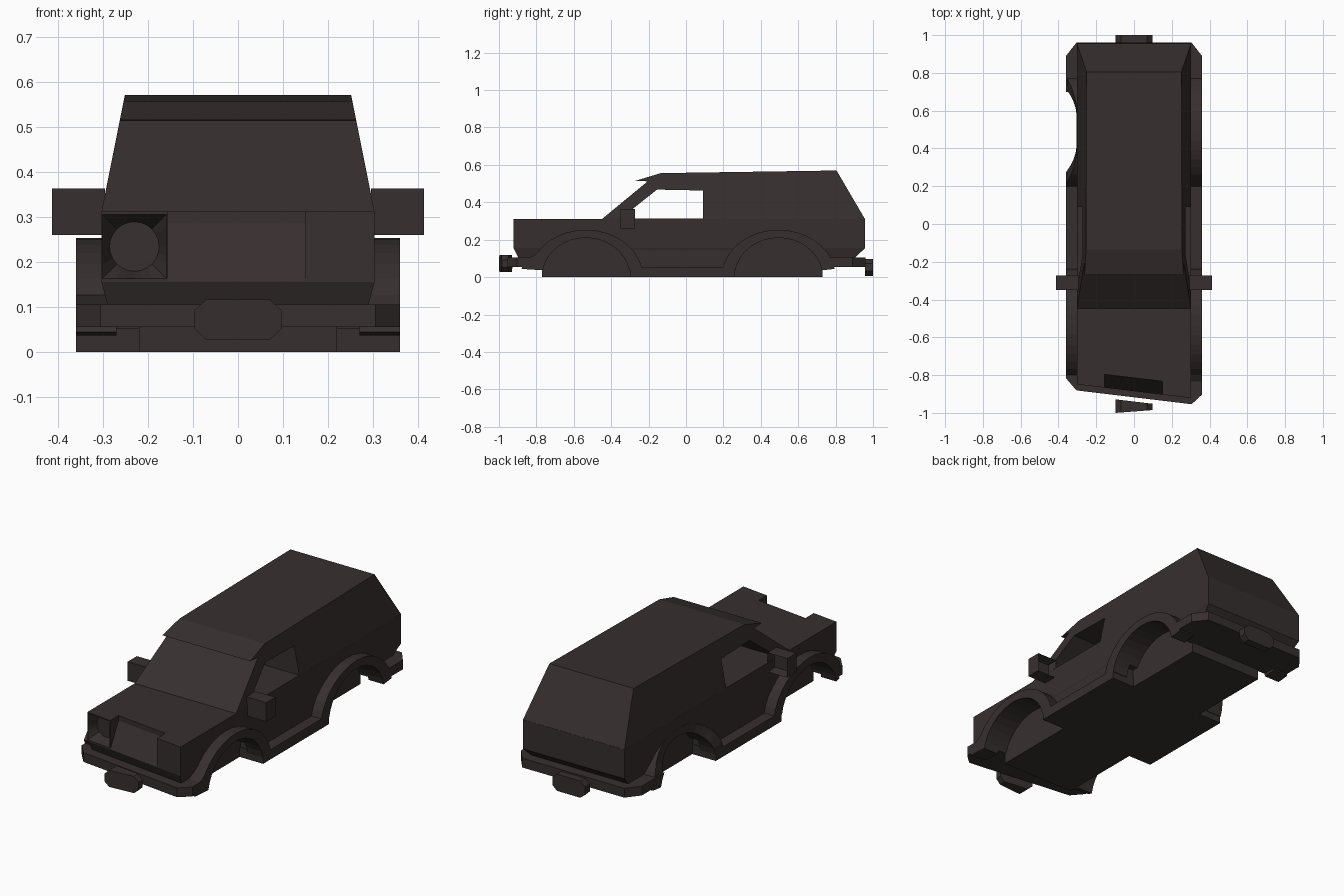
import bpy, bmesh, math
from mathutils import Vector

cube = bpy.data.objects.get("Cube")
if cube:
    bpy.data.objects.remove(cube, do_unlink=True)

paint = bpy.data.materials.new("dark_brown_paint")
paint.use_nodes = True
color = (0.038, 0.028, 0.028, 1)
paint.diffuse_color = color
paint.node_tree.nodes["Principled BSDF"].inputs["Base Color"].default_value = color


def loft(name, rings, closed=False):
    """Skin a list of matching rings; cap the ends unless closed in a loop."""
    bm = bmesh.new()
    vs = [[bm.verts.new(p) for p in ring] for ring in rings]
    n, k = len(rings[0]), len(rings)
    for i in range(k if closed else k - 1):
        a, b = vs[i], vs[(i + 1) % k]
        for j in range(n):
            bm.faces.new((a[j], a[(j + 1) % n], b[(j + 1) % n], b[j]))
    if not closed:
        bm.faces.new(vs[0])
        bm.faces.new(vs[-1])
    # the nose is skewed: its left corner stands further forward
    for v in bm.verts:
        if -0.97 < v.co.y < -0.8:
            v.co.y -= 0.12 * v.co.x
    bmesh.ops.recalc_face_normals(bm, faces=bm.faces)
    mesh = bpy.data.meshes.new(name)
    bm.to_mesh(mesh)
    bm.free()
    mesh.materials.append(paint)
    ob = bpy.data.objects.new(name, mesh)
    bpy.context.collection.objects.link(ob)
    return ob


def extrude_x(name, profile, x0, x1):
    return loft(name, [[(x, y, z) for y, z in profile] for x in (x0, x1)])


def box(name, x0, x1, y0, y1, z0, z1):
    return extrude_x(name, [(y0, z0), (y1, z0), (y1, z1), (y0, z1)], x0, x1)


def cut(ob, cutters):
    """Subtract the cutters and bake the result."""
    for c in cutters:
        m = ob.modifiers.new("cut", "BOOLEAN")
        m.operation, m.solver, m.object = "DIFFERENCE", "EXACT", c
        c.hide_render = True
    dg = bpy.context.evaluated_depsgraph_get()
    ob.data = bpy.data.meshes.new_from_object(ob.evaluated_get(dg))
    ob.modifiers.clear()


def arch(yc, ry, rz, x, n=18, z0=0.0):
    return [Vector((x, yc - ry * math.cos(math.pi * i / n),
                    z0 + rz * math.sin(math.pi * i / n))) for i in range(n + 1)]


WHEELS = {"front": -0.535, "rear": 0.495}

# Wheel well cutters
wells = []
for yc in WHEELS.values():
    for s in (-1, 1):
        ends = []
        for x in (0.22, 0.6):
            ring = arch(yc, 0.235, 0.21, s * x)
            ends.append(ring + [Vector((s * x, yc + 0.235, -0.1)), Vector((s * x, yc - 0.235, -0.1))])
        wells.append(loft("well_cutter", ends))

# Lower body with tapered underside
hull = []
for z, w, front, rear in ((0.1, 0.288, -0.86, 0.9), (0.155, 0.303, -0.885, 0.957), (0.312, 0.303, -0.885, 0.957)):
    hull.append([(-w, front, z), (w, front, z), (w, rear, z), (-w, rear, z)])
lower_body = loft("lower_body", hull)

# Recesses for the grille and the right headlight
grille = extrude_x("grille_cutter", [(-0.815, 0.35), (-0.96, 0.35), (-0.96, 0.157),
                                     (-0.885, 0.157), (-0.815, 0.285)], -0.155, 0.15)
lamp_rings = []
for y, square in ((-0.93, True), (-0.887, True), (-0.83, False)):
    ring = []
    for i in range(24):
        a = math.tau * i / 24
        c, s = math.cos(a), math.sin(a)
        r = 0.072 / max(abs(c), abs(s)) if square else 0.055
        ring.append((-0.23 + r * c, y, 0.234 + r * s))
    lamp_rings.append(ring)
lamp = loft("headlight_cutter", lamp_rings)
cut(lower_body, wells + [grille, lamp])

# Cabin with raked windscreen, visor and sloping tail
side = [(-0.45, 0.31), (-0.205, 0.512), (-0.27, 0.515), (-0.135, 0.556),
        (0.805, 0.57), (0.957, 0.31)]
cabin = loft("cabin", [[(s * (0.303 - 0.2 * (z - 0.31)), y, z) for y, z in side] for s in (-1, 1)])
window = extrude_x("window_cutter", [(-0.35, 0.313), (0.09, 0.313), (0.09, 0.463), (-0.155, 0.468)], -0.5, 0.5)
cut(cabin, [window])

# Floor tub, body centre and sills
box("floor_tub", -0.22, 0.22, -0.77, 0.73, 0, 0.19)
box("sills", -0.36, 0.36, -0.30, 0.26, 0, 0.052)
box("body_centre", -0.3, 0.3, -0.295, 0.255, 0.05, 0.2)

# Bumpers wrapping around both ends with chamfered corners
for name, inner, shoulder, end in (("front", -0.7, -0.86, -0.9175), ("rear", 0.65, 0.89, 0.96)):
    outline = [(-0.36, inner), (-0.36, shoulder), (-0.305, end), (0.305, end), (0.36, shoulder), (0.36, inner)]
    bumper = loft(name + "_bumper", [[(x, y, z) for x, y in outline] for z in (0.055, 0.105)])
    cut(bumper, wells)

# Arch flares; the right rear one is pinched into the body at its top
for name, yc in WHEELS.items():
    for label, s in (("right", -1), ("left", 1)):
        rings = []
        for a, b in zip(arch(yc, 0.235, 0.21, 0), arch(yc, 0.305, 0.253, 0)):
            w = 0.36
            if s < 0 and name == "rear":
                w -= 0.056 * min(1, max(0, (b.z - 0.1) / 0.13))
            rings.append([(s * x, p.y, p.z) for x, p in ((0.27, a), (w, a), (w, b), (0.27, b))])
        # keep the feet of the flare above the sill line
        rings = [r for r in rings if r[2][2] > 0.04]
        loft(f"{label}_{name}_flare", rings)

# Side mirrors with a hollow rear face
for label, s in (("right", -1), ("left", 1)):
    mirror = box(label + "_mirror", s * 0.295, s * 0.413, -0.35, -0.272, 0.26, 0.363)
    bm = bmesh.new()
    bm.from_mesh(mirror.data)
    back = [f for f in bm.faces if f.normal.y > 0.9]
    bmesh.ops.inset_region(bm, faces=back, thickness=0.012)
    bmesh.ops.translate(bm, verts=back[0].verts, vec=(0, -0.05, 0))
    bm.to_mesh(mirror.data)
    bm.free()

# Octagonal bumper blocks
for name, y0, y1, zc, slant in (("front_block", -1.0, -0.94, 0.072, 0.015), ("rear_block", 0.957, 1.0, 0.052, 0)):
    outline = [(-0.097, -0.02), (-0.07, -0.045), (0.07, -0.045), (0.097, -0.02),
               (0.097, 0.02), (0.07, 0.045), (-0.07, 0.045), (-0.097, 0.02)]
    block = loft(name, [[(x, y, zc + z) for x, z in outline] for y in (y0, y1)])
    for v in block.data.vertices:
        if v.co.y < -0.97:
            v.co.y += slant * (v.co.x + 0.097) / 0.194

# Remove the cutters
for ob in wells + [grille, lamp, window]:
    bpy.data.objects.remove(ob, do_unlink=True)
